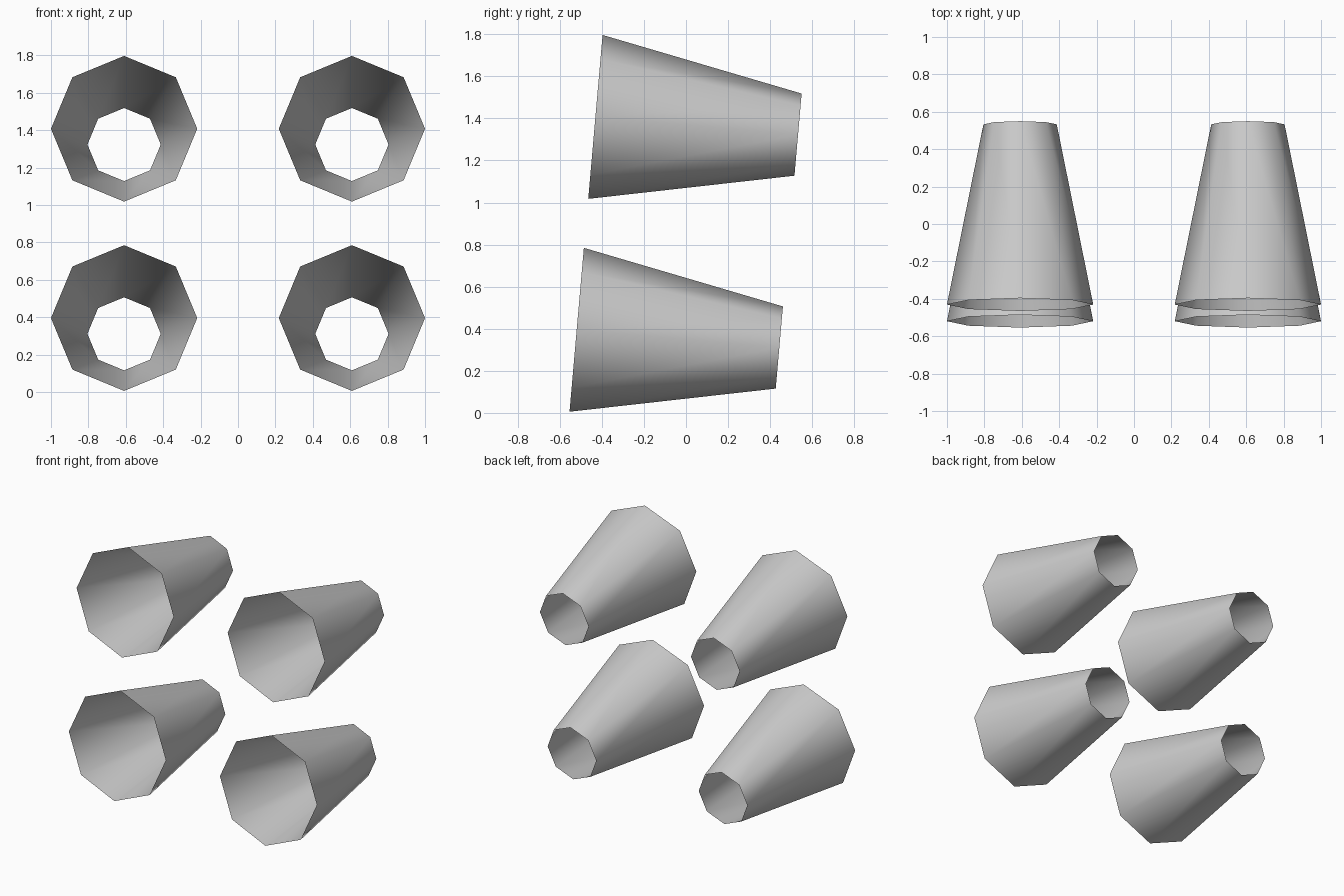
import bpy, math

if "Cube" in bpy.data.objects:
    bpy.data.objects.remove(bpy.data.objects["Cube"])

TILT = math.radians(5)        # narrow rear end dips slightly
FRONT_R, REAR_R, LENGTH = 0.391, 0.196, 0.967


def nozzle(name, x, y, z):
    # open eight-sided tapered tube, wide mouth towards the front
    bpy.ops.mesh.primitive_cone_add(
        vertices=8, radius1=FRONT_R, radius2=REAR_R, depth=LENGTH,
        end_fill_type='NOTHING', location=(x, y, z),
        rotation=(-math.pi / 2 - TILT, 0, 0))
    ob = bpy.context.object
    ob.name = name
    bpy.ops.object.shade_smooth()


# two columns, the upper row set slightly further back
for side, x in (("left", -0.609), ("right", 0.609)):
    nozzle("lower_nozzle_" + side, x, -0.038, 0.353)
    nozzle("upper_nozzle_" + side, x, 0.051, 1.365)
